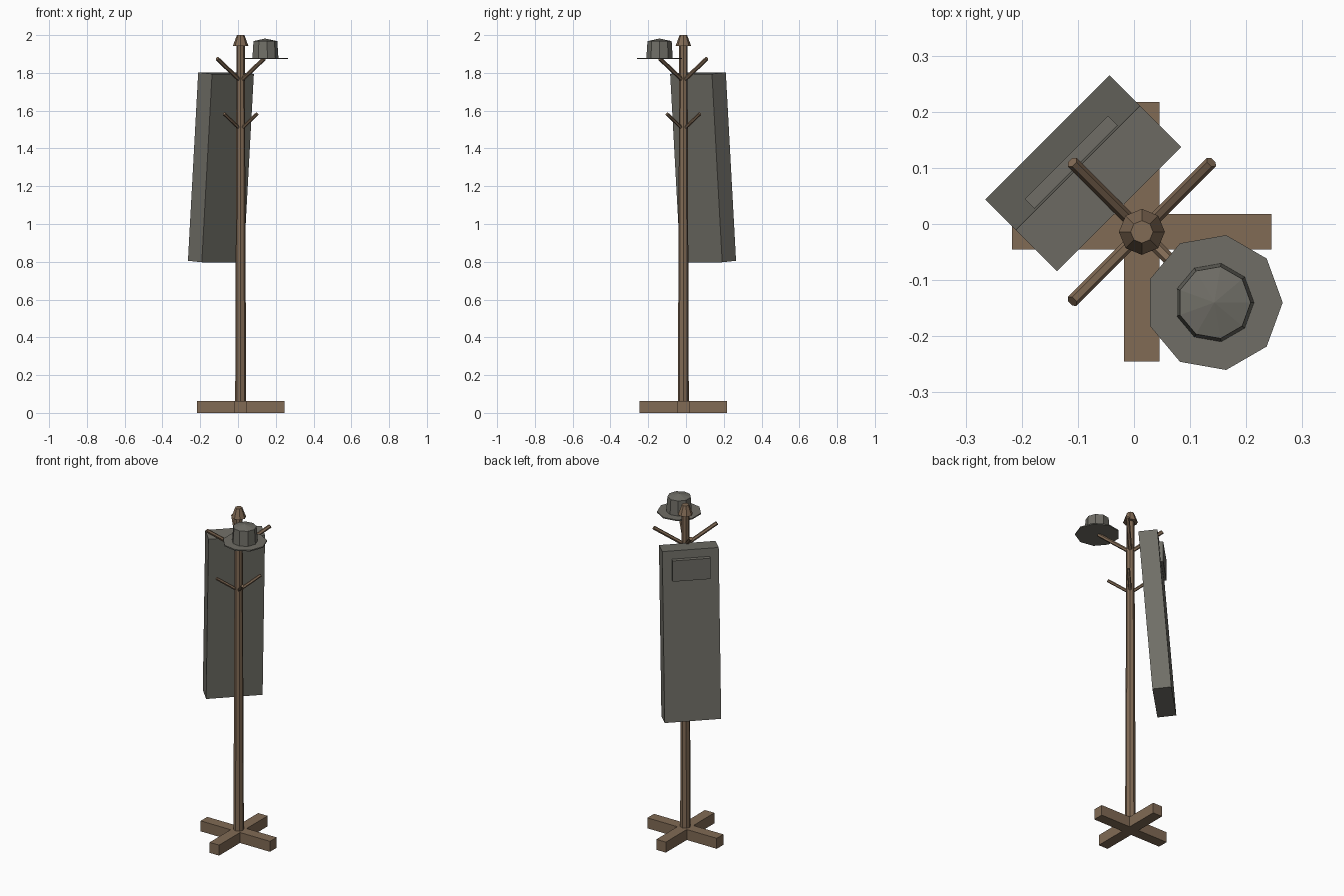
import bpy, bmesh
from math import radians, sin, cos, tau
from mathutils import Vector

cube = bpy.data.objects.get("Cube")
if cube:
    bpy.data.objects.remove(cube)


def material(name, rgb):
    m = bpy.data.materials.new(name)
    m.use_nodes = True
    m.diffuse_color = (*rgb, 1)
    m.node_tree.nodes["Principled BSDF"].inputs["Base Color"].default_value = (*rgb, 1)
    return m


WOOD = material("brown wood", (0.22, 0.145, 0.09))
CLOTH = material("grey cloth", (0.16, 0.155, 0.133))
POLE = Vector((0.014, -0.014, 0))


def finish(name, bm, mat):
    bmesh.ops.recalc_face_normals(bm, faces=bm.faces)
    mesh = bpy.data.meshes.new(name)
    bm.to_mesh(mesh)
    bm.free()
    mesh.materials.append(mat)
    obj = bpy.data.objects.new(name, mesh)
    bpy.context.collection.objects.link(obj)
    return obj


def lathe(name, profile, sides, mat, location=(0, 0, 0)):
    """Faceted turned part from (radius, height) pairs; radius 0 makes a point."""
    bm = bmesh.new()
    rings = []
    for r, z in profile:
        count = sides if r else 1
        rings.append([bm.verts.new((r * cos(tau * i / sides), r * sin(tau * i / sides), z))
                      for i in range(count)])
    for a, b in zip(rings, rings[1:]):
        for i in range(sides):
            j = (i + 1) % sides
            bm.faces.new((a[i], a[j], b[0]) if len(b) == 1 else (a[i], a[j], b[j], b[i]))
    for ring in (rings[0], rings[-1]):
        if len(ring) > 1:
            bm.faces.new(ring)
    obj = finish(name, bm, mat)
    obj.location = location
    return obj


def box(name, size, location, rotation, mat):
    bm = bmesh.new()
    bmesh.ops.create_cube(bm, size=1)
    bmesh.ops.scale(bm, vec=size, verts=bm.verts)
    obj = finish(name, bm, mat)
    obj.location = location
    obj.rotation_euler = rotation
    return obj


# Cross-shaped foot, one outline pulled up
ARM, HALF, FOOT_HEIGHT = 0.231, 0.0315, 0.063
bm = bmesh.new()
outline = []
for turn in range(4):
    c, s = round(cos(tau * turn / 4)), round(sin(tau * turn / 4))
    for x, y in ((ARM, -HALF), (ARM, HALF), (HALF, HALF)):
        outline.append(bm.verts.new((x * c - y * s, x * s + y * c, 0)))
foot = bm.faces.new(outline)
top = bmesh.ops.extrude_face_region(bm, geom=[foot])["geom"]
bmesh.ops.translate(bm, vec=(0, 0, FOOT_HEIGHT),
                    verts=[v for v in top if isinstance(v, bmesh.types.BMVert)])
finish("cross_foot", bm, WOOD).location = POLE

# Tapered pole and finial
lathe("pole", [(0.029, 0.05), (0.022, 1.95)], 8, WOOD, POLE)
lathe("finial", [(0.041, 1.943), (0.02, 2.0)], 8, WOOD, POLE)

# Two tiers of four slanted pegs
for tier, start, reach, rise, radius in (("upper", 1.757, 0.124, 0.118, 0.011),
                                         ("lower", 1.5, 0.087, 0.083, 0.009)):
    for i, (sx, sy) in enumerate(((1, 1), (-1, 1), (-1, -1), (1, -1))):
        way = Vector((sx * reach, sy * reach, rise))
        peg = lathe(f"{tier}_peg_{i + 1}", [(radius, 0), (radius, way.length)], 6, WOOD,
                    POLE + Vector((0, 0, start)))
        peg.rotation_euler = way.to_track_quat("Z", "Y").to_euler()

# Hat resting on a peg
HAT = (0.143, -0.14, 0)
lathe("hat_brim", [(0.122, 1.873), (0.122, 1.88)], 9, CLOTH, HAT)
lathe("hat_crown", [(0.071, 1.878), (0.065, 1.968), (0, 1.982)], 9, CLOTH, HAT)

# Hanging coat, leaning outwards at the hem, with an upright pocket flap
DIAGONAL = Vector((-1, 1, 0)).normalized()
box("coat", (0.313, 0.104, 1.0), DIAGONAL * 0.128 + Vector((0, 0, 1.3)),
    (radians(4.4), 0, radians(45)), CLOTH)
box("coat_pocket", (0.21, 0.04, 0.125), DIAGONAL * 0.149 + Vector((-0.001, -0.001, 1.692)),
    (0, 0, radians(45)), CLOTH)
